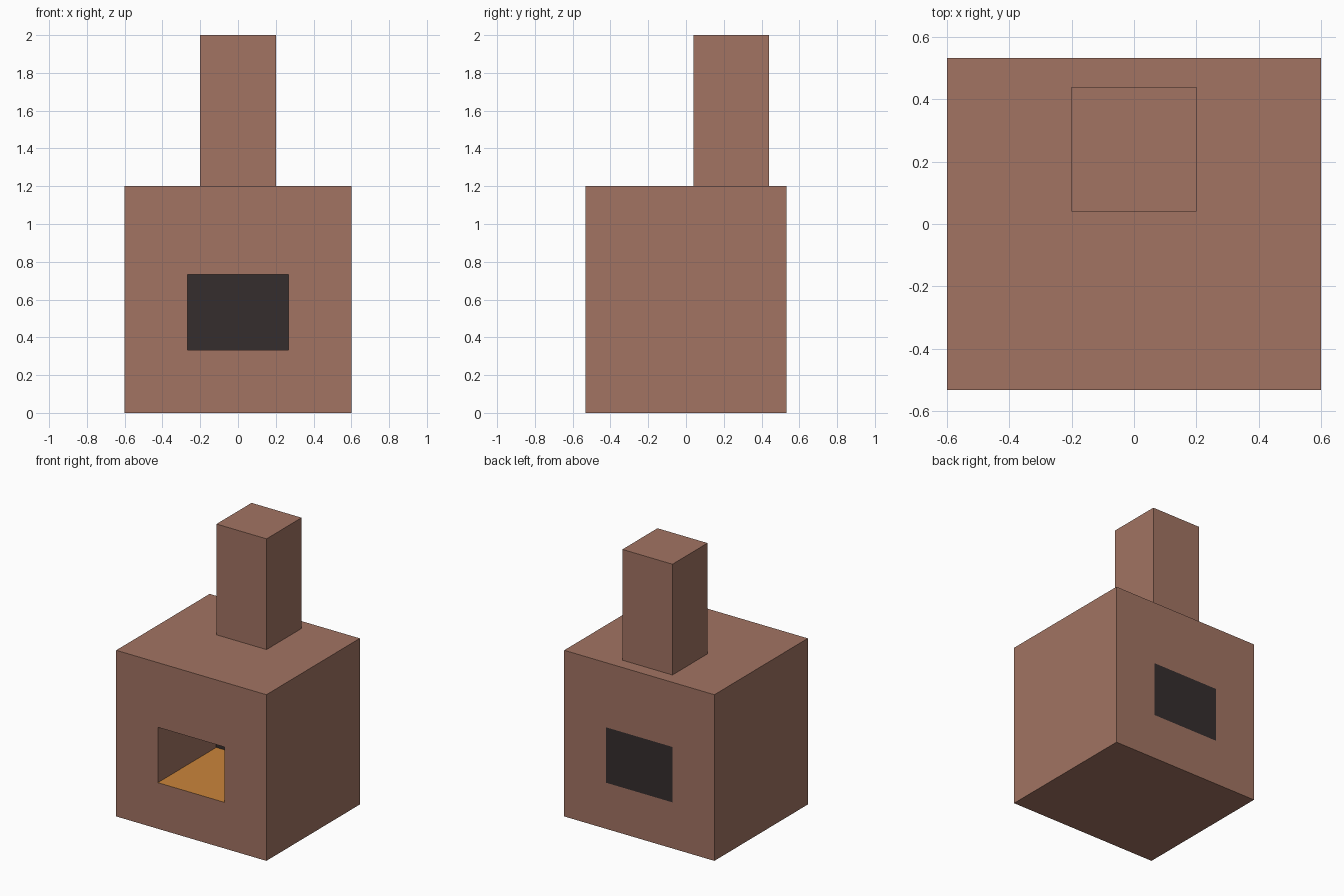
import bpy
import bmesh

cube = bpy.data.objects.get("Cube")
if cube:
    bpy.data.objects.remove(cube, do_unlink=True)


def material(name, rgb):
    mat = bpy.data.materials.new(name)
    mat.use_nodes = True
    mat.diffuse_color = (*rgb, 1)
    mat.node_tree.nodes["Principled BSDF"].inputs["Base Color"].default_value = (*rgb, 1)
    return mat


brick = material("brick_brown", (0.36, 0.173, 0.123))
ember = material("ember_orange", (0.59, 0.235, 0.044))
soot = material("soot_black", (0.036, 0.027, 0.027))

HALF_W, HALF_D, BODY_H = 0.6, 0.533, 1.2
HOLE_W, HOLE_LOW, HOLE_TOP = 0.267, 0.333, 0.733


def add_object(name, bm, mats):
    bmesh.ops.recalc_face_normals(bm, faces=bm.faces)
    mesh = bpy.data.meshes.new(name)
    bm.to_mesh(mesh)
    bm.free()
    for mat in mats:
        mesh.materials.append(mat)
    obj = bpy.data.objects.new(name, mesh)
    bpy.context.collection.objects.link(obj)
    return obj


def box(name, low, high, mat):
    bm = bmesh.new()
    bmesh.ops.create_cube(bm, size=1)
    for v in bm.verts:
        v.co = [(a + b) / 2 + c * (b - a) for a, b, c in zip(low, high, v.co)]
    return add_object(name, bm, [mat])


# Oven body: a rectangular ring pushed from front to back
bm = bmesh.new()


def loop(w, low, top):
    corners = ((-w, low), (w, low), (w, top), (-w, top))
    return [bm.verts.new((x, -HALF_D, z)) for x, z in corners]


outer = loop(HALF_W, 0, BODY_H)
inner = loop(HOLE_W, HOLE_LOW, HOLE_TOP)
ring = []
for i in range(4):
    j = (i + 1) % 4
    ring.append(bm.faces.new((outer[i], outer[j], inner[j], inner[i])))
extruded = bmesh.ops.extrude_face_region(bm, geom=ring, use_keep_orig=True)
moved = [g for g in extruded["geom"] if isinstance(g, bmesh.types.BMVert)]
bmesh.ops.translate(bm, verts=moved, vec=(0, 2 * HALF_D, 0))

# Glowing hearth floor inside the opening
for face in bm.faces:
    if all(abs(v.co.z - HOLE_LOW) < 0.001 for v in face.verts):
        face.material_index = 1
add_object("oven_body", bm, [brick, ember])

# Sooty block filling the rear of the opening, flush with the back
box("firebox_back", (-HOLE_W, 0.133, HOLE_LOW), (HOLE_W, HALF_D, HOLE_TOP), soot)

# Chimney
box("chimney", (-0.2, 0.04, BODY_H), (0.2, 0.44, 2), brick)
